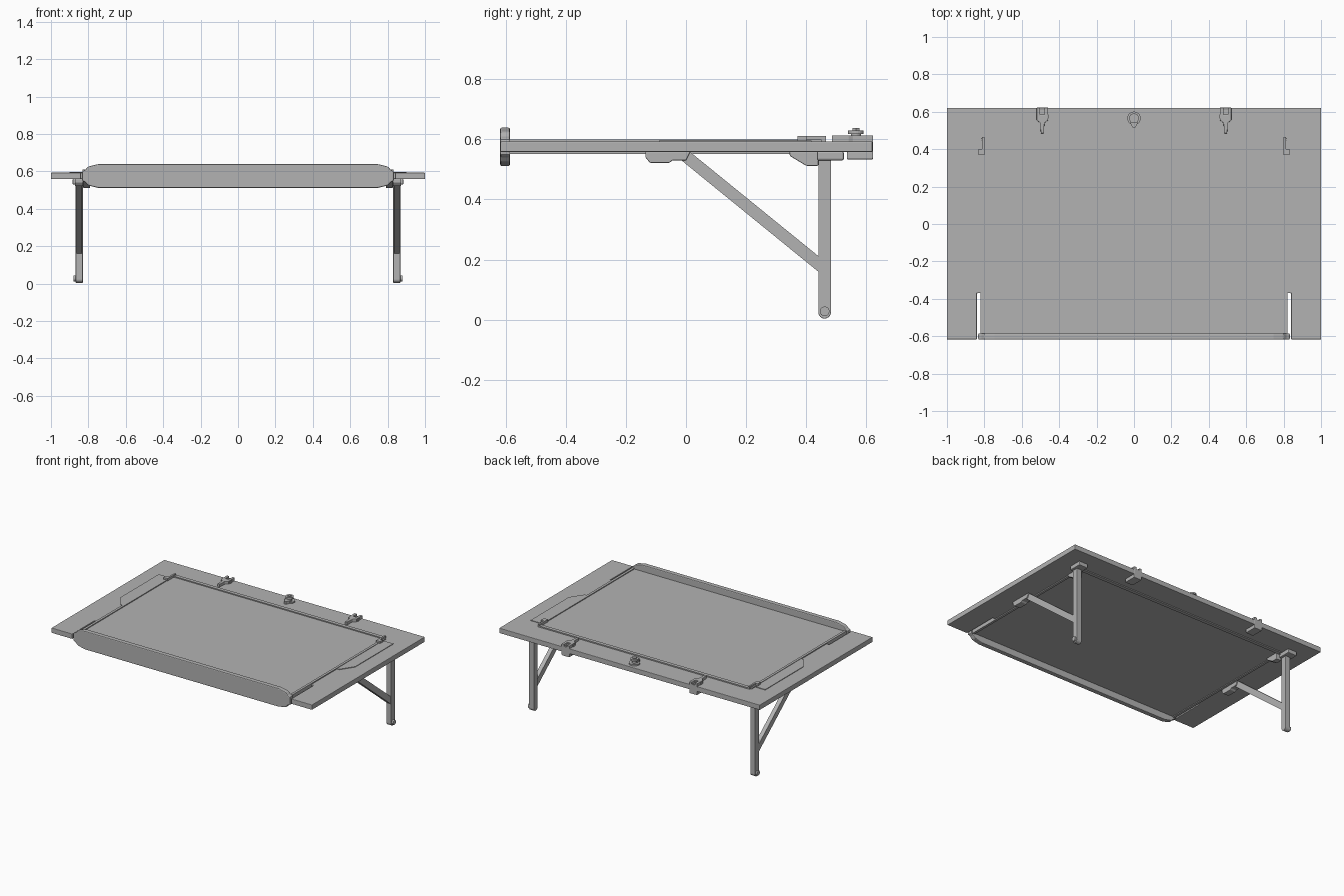
import bpy
import bmesh
import math
from mathutils import Vector

cube = bpy.data.objects.get("Cube")
if cube:
    bpy.data.objects.remove(cube)

grey = bpy.data.materials.new("plain grey")
grey.use_nodes = True
COLOUR = (0.45, 0.45, 0.45, 1)
grey.diffuse_color = COLOUR
grey.node_tree.nodes["Principled BSDF"].inputs["Base Color"].default_value = COLOUR


def finish(name, bm):
    bmesh.ops.recalc_face_normals(bm, faces=bm.faces)
    mesh = bpy.data.meshes.new(name)
    bm.to_mesh(mesh)
    bm.free()
    mesh.materials.append(grey)
    obj = bpy.data.objects.new(name, mesh)
    bpy.context.collection.objects.link(obj)
    return obj


def extrude(name, outline, axis, a, b, bevel=0):
    """Extrude a 2D outline along an axis from a to b."""
    place = {"x": lambda u, v, w: (w, u, v),
             "y": lambda u, v, w: (u, w, v),
             "z": lambda u, v, w: (u, v, w)}[axis]
    bm = bmesh.new()
    face = bm.faces.new([bm.verts.new(place(u, v, a)) for u, v in outline])
    new = bmesh.ops.extrude_face_region(bm, geom=[face])["geom"]
    shift = Vector(place(0, 0, b - a))
    bmesh.ops.translate(bm, vec=shift, verts=[g for g in new if isinstance(g, bmesh.types.BMVert)])
    obj = finish(name, bm)
    if bevel:
        mod = obj.modifiers.new("soft edge", "BEVEL")
        mod.width = bevel
        mod.segments = 2
    return obj


def box(name, x, y, z, bevel=0):
    outline = [(x[0], y[0]), (x[1], y[0]), (x[1], y[1]), (x[0], y[1])]
    return extrude(name, outline, "z", z[0], z[1], bevel)


def disc(name, axis, centre, radius, a, b, sides=24):
    outline = [(centre[0] + radius * math.cos(i * math.tau / sides),
                centre[1] + radius * math.sin(i * math.tau / sides)) for i in range(sides)]
    return extrude(name, outline, axis, a, b)


def mirrored(half):
    return half + [(-u, v) for u, v in reversed(half)]


# Surrounding table top, open at the front
frame = mirrored([(0.815, 0.455), (0.815, -0.37), (0.84, -0.37), (0.84, -0.617),
                  (1, -0.617), (1, 0.62)])
extrude("table_frame", frame, "z", 0.558, 0.593, 0.003)

# Centre panel with raised lips above and below
box("centre_panel", (-0.813, 0.813), (-0.60, 0.453), (0.556, 0.594))
box("back_lip", (-0.805, 0.805), (0.44, 0.465), (0.551, 0.601))

# Front board with tapered ends and a chamfered inner edge
half_board = [(0.745, 0.511), (0.80, 0.524), (0.815, 0.54), (0.833, 0.55),
              (0.833, 0.60), (0.815, 0.61), (0.80, 0.626), (0.745, 0.639)]
extrude("front_board", mirrored(half_board), "y", -0.618, -0.585, 0.006)

# Fork-shaped catch outline, relative to its centre
fork = mirrored([(0.008, 0.485), (0.011, 0.54), (0.03, 0.555), (0.03, 0.622),
                 (0.012, 0.622), (0.012, 0.58)])

for side, s in (("left", 1), ("right", -1)):
    def span(a, b):
        return sorted((s * a, s * b))

    # Lip, hinge corner and shallow arm plate beside the panel
    box("side_lip_" + side, span(0.805, 0.822), (-0.60, 0.45), (0.551, 0.60))
    box("hinge_corner_" + side, span(0.80, 0.832), (0.37, 0.40), (0.56, 0.611))
    box("hinge_strip_" + side, span(0.80, 0.812), (0.37, 0.465), (0.56, 0.611))
    box("front_pad_" + side, span(0.80, 0.832), (-0.617, -0.585), (0.55, 0.60))
    plate = [(0.822, -0.09), (0.84, -0.09), (0.90, 0), (0.90, 0.417),
             (0.83, 0.417), (0.83, 0.38), (0.822, 0.38)]
    extrude("arm_plate_" + side, [(s * x, y) for x, y in plate], "z", 0.59, 0.597)

    # Leg with a rounded foot and side button
    foot = [(0.461 + 0.021 * math.cos(t), 0.025 + 0.021 * math.sin(t))
            for t in [math.pi * (1 + i / 12) for i in range(13)]]
    extrude("leg_" + side, foot + [(0.482, 0.557), (0.44, 0.557)], "x", *span(0.83, 0.868), 0.002)
    disc("foot_button_" + side, "x", (0.461, 0.028), 0.016, *span(0.86, 0.879))

    # Diagonal brace and its mounting block
    brace = [(-0.015, 0.53), (0.44, 0.16), (0.44, 0.212), (0.015, 0.557), (-0.05, 0.557), (-0.05, 0.53)]
    extrude("brace_" + side, brace, "x", *span(0.835, 0.864))
    block = [(-0.135, 0.56), (-0.135, 0.54), (-0.12, 0.522), (-0.055, 0.522),
             (-0.045, 0.53), (0, 0.53), (0.015, 0.56)]
    extrude("brace_mount_" + side, block, "x", *span(0.828, 0.872), 0.003)

    # Leg hinge housing under the top
    housing = [(0.345, 0.56), (0.345, 0.545), (0.40, 0.512), (0.44, 0.512), (0.44, 0.56)]
    extrude("hinge_housing_" + side, housing, "x", *span(0.79, 0.828), 0.003)
    box("leg_socket_" + side, span(0.815, 0.885), (0.435, 0.525), (0.53, 0.56), 0.006)

    # Catch wrapping around the back edge
    cx = s * 0.49
    extrude("catch_fork_" + side, [(cx + x, y) for x, y in fork], "z", 0.588, 0.613, 0.002)
    box("catch_back_" + side, (cx - 0.03, cx + 0.03), (0.612, 0.622), (0.537, 0.60), 0.002)
    box("catch_under_" + side, (cx - 0.03, cx + 0.03), (0.535, 0.622), (0.533, 0.56), 0.004)
    box("catch_pin_" + side, (cx - 0.034, cx + 0.034), (0.565, 0.585), (0.59, 0.606))

# Turning knob at the back centre
disc("knob_base", "z", (0, 0.565), 0.036, 0.59, 0.602)
disc("knob_neck", "z", (0, 0.565), 0.017, 0.60, 0.628)
disc("knob_cap", "z", (0, 0.565), 0.026, 0.618, 0.63)
disc("knob_top", "z", (0, 0.565), 0.014, 0.628, 0.637, 6)
extrude("knob_pointer", mirrored([(0.007, 0.515), (0.018, 0.535), (0.02, 0.565)]), "z", 0.59, 0.612)
